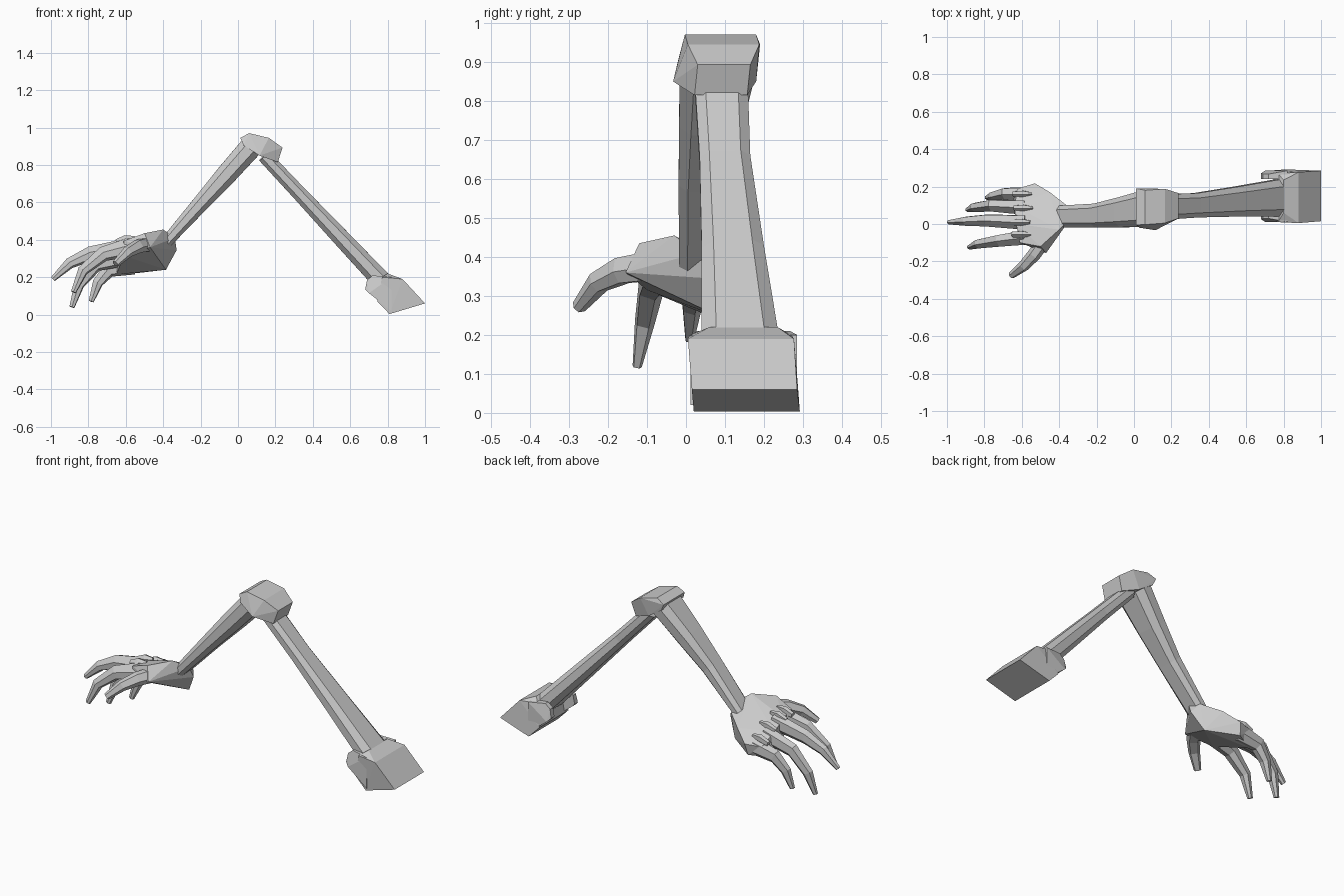
import bpy, bmesh
from mathutils import Vector

if "Cube" in bpy.data.objects:
    bpy.data.objects.remove(bpy.data.objects["Cube"])


def finish(name, bm):
    bmesh.ops.recalc_face_normals(bm, faces=bm.faces[:])
    me = bpy.data.meshes.new(name)
    bm.to_mesh(me)
    bm.free()
    ob = bpy.data.objects.new(name, me)
    bpy.context.collection.objects.link(ob)
    return ob


def hull(name, pts):
    """Faceted solid wrapped around a few corner points."""
    bm = bmesh.new()
    for p in pts:
        bm.verts.new(p)
    res = bmesh.ops.convex_hull(bm, input=bm.verts[:])
    loose = [v for v in bm.verts if not v.link_faces]
    bmesh.ops.delete(bm, geom=loose, context='VERTS')
    bmesh.ops.dissolve_limit(bm, angle_limit=0.05, verts=bm.verts[:], edges=bm.edges[:])
    return finish(name, bm)


def slab(name, profile):
    """Solid from side-profile points (x, z) with their own y extent."""
    return hull(name, [(x, y, z) for x, z, y0, y1 in profile for y in (y0, y1)])


OCT = [(1, .45), (.62, 1), (-.62, 1), (-1, .45), (-1, -.45), (-.62, -1), (.62, -1), (1, -.45)]
HEX = [(1, -.1), (.5, 1), (-.5, 1), (-1, -.1), (-.6, -1), (.6, -1)]


def limb(name, stations, side=(0, 1, 0), section=OCT):
    """Loft a section through stations (x, y, z, half width, half thickness)."""
    bm = bmesh.new()
    pts = [Vector(s[:3]) for s in stations]
    rings = []
    for i, s in enumerate(stations):
        d = (pts[min(i + 1, len(pts) - 1)] - pts[max(i - 1, 0)]).normalized()
        u = Vector(side)
        u = (u - d * u.dot(d)).normalized()
        n = d.cross(u)
        if n.z < 0:
            n = -n
        rings.append([bm.verts.new(pts[i] + u * a * s[3] + n * b * s[4]) for a, b in section])
    k = len(section)
    for r0, r1 in zip(rings, rings[1:]):
        for j in range(k):
            bm.faces.new((r0[j], r0[(j + 1) % k], r1[(j + 1) % k], r1[j]))
    bm.faces.new(rings[0])
    bm.faces.new(rings[-1])
    return finish(name, bm)


# Shoulder mount: solid block with a prong on each side of the arm
slab("shoulder_block", [(.80, .22, .06, .235), (.88, .19, .005, .277), (1.0, .06, .015, .285),
                        (.81, .003, .02, .292), (.745, .07, .02, .287), (.77, .20, .01, .27)])
for tag, a, b in (("front", .012, .055), ("back", .285, .24)):
    slab("shoulder_prong_" + tag, [(.68, .135, a + (b - a) * .3, b), (.69, .185, a + (b - a) * .4, b),
                                   (.72, .21, a + (b - a) * .4, b), (.82, .20, a, b),
                                   (.82, .02, a, b), (.70, .115, a, b)])

# Arm segments
limb("upper_arm", [(.14, .09, .848, .068, .036), (.33, .10, .646, .065, .039),
                   (.55, .12, .412, .080, .046), (.78, .14, .168, .100, .052)])
limb("forearm", [(.07, .082, .897, .098, .060), (-.065, .062, .745, .080, .055),
                 (-.20, .045, .594, .064, .044), (-.39, .04, .38, .058, .031)])

# Elbow cap
slab("elbow_cap", [(.012, .945, -.005, .19), (.06, .97, -.003, .18), (.165, .945, .005, .188),
                   (.238, .893, .03, .165), (.213, .815, .022, .157), (.115, .85, -.033, .18),
                   (.03, .905, -.02, .185)])

# Palm: plate tilted down toward +y
hull("palm", [(-.40, -.03, .455), (-.36, .10, .385), (-.50, -.12, .435), (-.45, .17, .345),
              (-.53, .217, .29), (-.61, -.10, .395), (-.63, .0, .385), (-.64, .10, .345),
              (-.62, .19, .285), (-.338, .03, .41), (-.328, .06, .345), (-.47, -.155, .36),
              (-.385, .10, .24), (-.54, .20, .222), (-.61, -.10, .315), (-.65, .14, .215)])

# Fingers and thumb
tilt = (0, 1, -.38)
fingers = {
    "index_finger": [(-.58, -.07, .36), (-.72, -.088, .325), (-.83, -.105, .235), (-.88, -.125, .12)],
    "middle_finger": [(-.58, .01, .36), (-.79, .02, .325), (-.90, .016, .275), (-.99, .01, .19)],
    "ring_finger": [(-.58, .09, .315), (-.76, .10, .27), (-.85, .09, .16), (-.888, .075, .04)],
    "little_finger": [(-.56, .16, .265), (-.69, .162, .24), (-.75, .15, .17), (-.785, .14, .07)],
}
sizes = [(.042, .045), (.034, .036), (.026, .026), (.012, .013)]
for name, path in fingers.items():
    limb(name, [p + s for p, s in zip(path, sizes)], tilt, HEX)
limb("thumb", [(-.49, -.10, .375, .038, .036), (-.535, -.165, .365, .036, .033),
               (-.59, -.225, .335, .03, .026), (-.655, -.275, .272, .019, .016)],
     (-.8, .6, 0), HEX)

# Raised knuckle ridges
for i, (x, y, z) in enumerate([(-.60, -.055, .395), (-.605, .01, .39), (-.59, .085, .355), (-.595, .16, .31)]):
    limb("knuckle_%d" % (i + 1), [(x + .05, y, z + .012, .010, .012), (x, y, z + .006, .020, .022),
                                  (x - .05, y, z - .01, .016, .016)], tilt, HEX)
